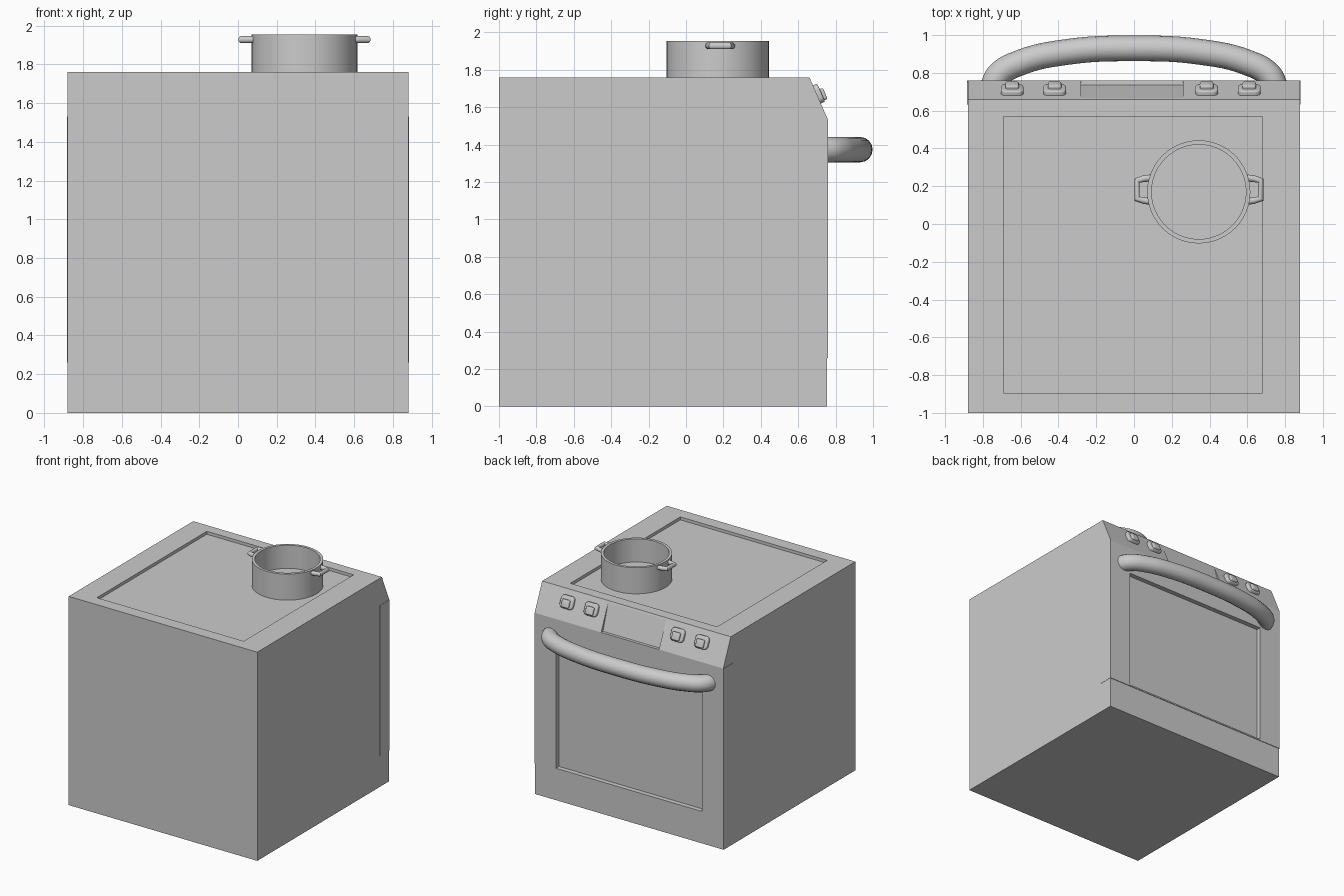
import bpy, bmesh, math
from mathutils import Matrix, Vector

if "Cube" in bpy.data.objects:
    bpy.data.objects.remove(bpy.data.objects["Cube"])


def finish(name, bm, smooth=False):
    bmesh.ops.recalc_face_normals(bm, faces=bm.faces)
    me = bpy.data.meshes.new(name)
    bm.to_mesh(me)
    bm.free()
    ob = bpy.data.objects.new(name, me)
    bpy.context.collection.objects.link(ob)
    if smooth:
        activate(ob)
        bpy.ops.object.shade_smooth_by_angle(angle=math.radians(40))
    return ob


def activate(ob):
    bpy.ops.object.select_all(action='DESELECT')
    ob.select_set(True)
    bpy.context.view_layer.objects.active = ob


def box(name, x0, x1, y0, y1, z0, z1):
    bm = bmesh.new()
    bmesh.ops.create_cube(bm, size=1)
    for v in bm.verts:
        v.co = ((x0 + x1) / 2 + v.co.x * (x1 - x0),
                (y0 + y1) / 2 + v.co.y * (y1 - y0),
                (z0 + z1) / 2 + v.co.z * (z1 - z0))
    return finish(name, bm)


def prism(name, profile, x0, x1):
    """Extrude a (y, z) profile along x."""
    bm = bmesh.new()
    face = bm.faces.new([bm.verts.new((x0, y, z)) for y, z in profile])
    ext = bmesh.ops.extrude_face_region(bm, geom=[face])
    bmesh.ops.translate(bm, vec=(x1 - x0, 0, 0),
                        verts=[g for g in ext['geom'] if isinstance(g, bmesh.types.BMVert)])
    return finish(name, bm)


def cut(ob, cutter):
    mod = ob.modifiers.new('cut', 'BOOLEAN')
    mod.operation, mod.solver, mod.object = 'DIFFERENCE', 'EXACT', cutter
    activate(ob)
    bpy.ops.object.modifier_apply(modifier=mod.name)
    bpy.data.objects.remove(cutter)


def tube(name, pts, radius, spline='POLY', cyclic=False):
    """Round tube along a path, converted to a mesh."""
    cu = bpy.data.curves.new(name, 'CURVE')
    cu.dimensions = '3D'
    cu.bevel_depth, cu.bevel_resolution = radius, 6
    cu.use_fill_caps, cu.resolution_u = True, 6
    s = cu.splines.new(spline)
    n = len(pts)
    if spline == 'BEZIER':
        s.bezier_points.add(n - 1)
        for p, co in zip(s.bezier_points, pts):
            p.co = co
            p.handle_left_type = p.handle_right_type = 'AUTO'
    else:
        s.points.add(n - 1)
        for p, co in zip(s.points, pts):
            p.co = (*co, 1)
    ob = bpy.data.objects.new(name, cu)
    bpy.context.collection.objects.link(ob)
    activate(ob)
    bpy.ops.object.convert(target='MESH')
    bpy.ops.object.shade_smooth_by_angle(angle=math.radians(40))
    return ob


# Stove body: side profile with sloped control panel and door pocket
body = prism('stove_body', [(-1, 0), (0.755, 0), (0.755, 0.26), (0.65, 0.26), (0.65, 1.53),
                            (0.76, 1.53), (0.66, 1.76), (-1, 1.76)], -0.88, 0.88)
# Sunken cooktop and display recess
cut(body, box('cooktop_cutter', -0.69, 0.68, -0.895, 0.57, 1.735, 1.9))
cut(body, prism('display_cutter', [(0.649, 1.80), (0.76, 1.45), (0.9, 1.45), (0.9, 1.80)], -0.28, 0.26))

# Oven door with recessed window
door = box('oven_door', -0.884, 0.882, 0.632, 0.76, 0.26, 1.53)
cut(door, box('window_cutter', -0.68, 0.68, 0.72, 0.9, 0.272, 1.30))

# Door handle: bowed tube
half = [(0.75, 0.72), (0.715, 0.79), (0.60, 0.855), (0.36, 0.91)]
path = [(-x, y) for x, y in half] + [(0, 0.93)] + [(x, y) for x, y in reversed(half)]
tube('door_handle', [(x, y, 1.373) for x, y in path], 0.068, 'BEZIER')

# Control knobs: rounded plate with a raised square grip, tilted onto the slope
tilt = Matrix.Rotation(-math.atan2(0.23, 0.10), 4, 'X')


def rounded_block(name, mat, w, h, z0, z1, r):
    bm = bmesh.new()
    bmesh.ops.create_cube(bm, size=1, matrix=Matrix.Translation((0, 0, (z0 + z1) / 2))
                          @ Matrix.Diagonal((w, h, z1 - z0, 1)))
    up = [e for e in bm.edges if abs(e.verts[0].co.z - e.verts[1].co.z) > 1e-4]
    bmesh.ops.bevel(bm, geom=up, offset=r, segments=4, profile=0.5, affect='EDGES')
    rim = [e for e in bm.edges if all(v.co.z > z1 - 1e-4 for v in e.verts)]
    bmesh.ops.bevel(bm, geom=rim, offset=0.008, segments=3, profile=0.5, affect='EDGES')
    bm.transform(mat)
    return finish(name, bm, True)


for i, x in enumerate((-0.645, -0.42, 0.385, 0.61)):
    m = Matrix.Translation((x, 0.7, 1.668)) @ tilt
    rounded_block(f'knob_plate_{i}', m, 0.12, 0.105, -0.02, 0.025, 0.03)
    rounded_block(f'knob_grip_{i}', m @ Matrix.Translation((0, 0.012, 0)), 0.07, 0.065, 0, 0.043, 0.012)

# Pot: lathed wall with open top
PX, PY = 0.343, 0.17
bm = bmesh.new()
prof = [(0, 1.73), (0.273, 1.73), (0.273, 1.955), (0.25, 1.955), (0.25, 1.76), (0, 1.76)]
vs = [bm.verts.new((PX + r, PY, z)) for r, z in prof]
es = [bm.edges.new(p) for p in zip(vs, vs[1:])]
bmesh.ops.spin(bm, geom=vs + es, cent=(PX, PY, 0), axis=(0, 0, 1), angle=math.tau, steps=48)
bmesh.ops.remove_doubles(bm, verts=bm.verts, dist=1e-4)
finish('pot', bm, True)

# Pot handles: trapezoid loops on both sides
for side, name in ((-1, 'pot_handle_left'), (1, 'pot_handle_right')):
    loop = [(0.255, -0.048), (0.327, -0.05), (0.327, 0.05), (0.255, 0.048)]
    loop = [(0.255, -0.062), (0.29, -0.058), (0.327, -0.048), (0.327, 0.048), (0.29, 0.058), (0.255, 0.062)]
    tube(name, [(PX + side * a, PY + 0.012 + b, 1.928) for a, b in loop], 0.018)
